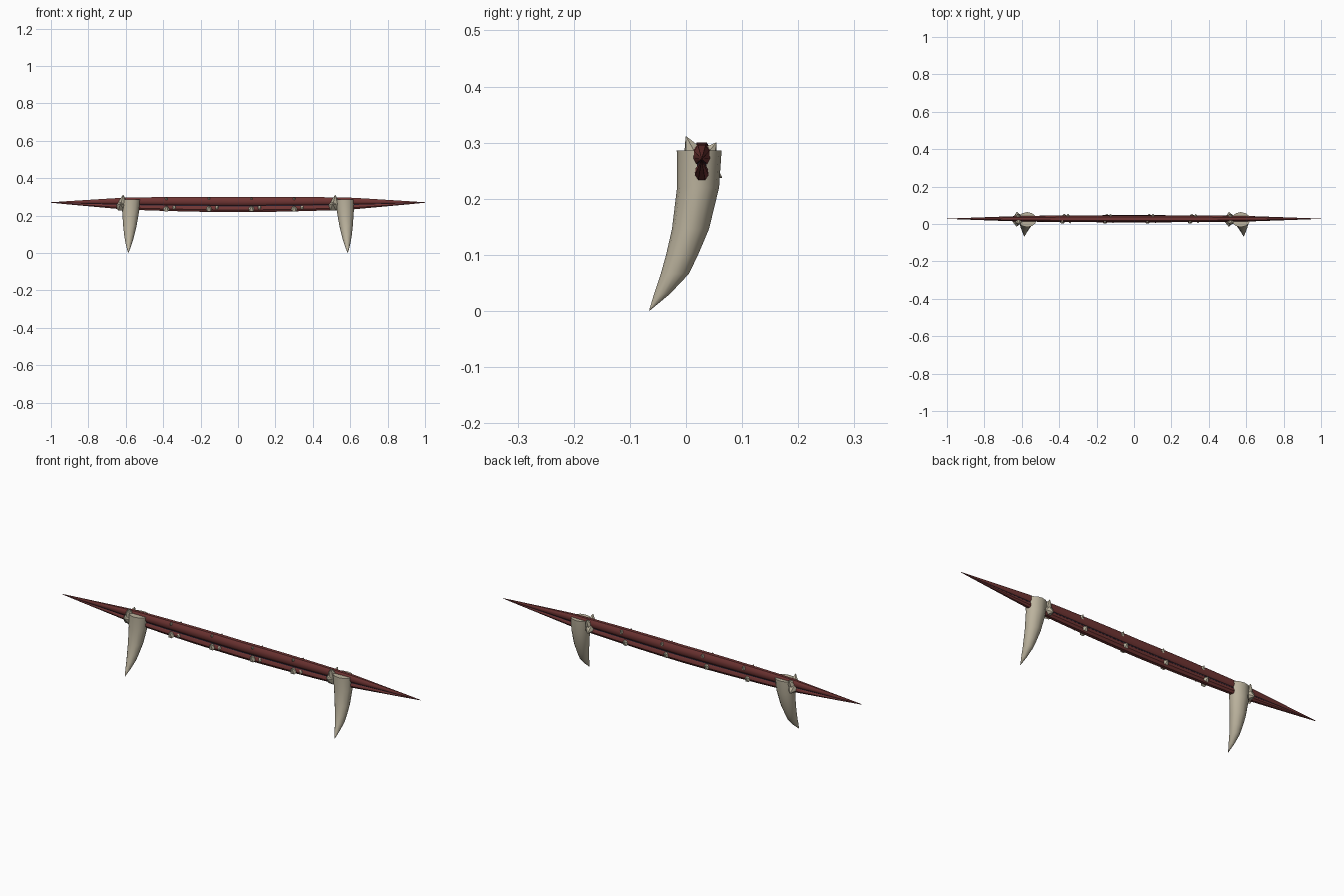
import bpy, bmesh, math
from mathutils import Vector

if "Cube" in bpy.data.objects:
    bpy.data.objects.remove(bpy.data.objects["Cube"])


def material(name, rgb):
    m = bpy.data.materials.new(name)
    m.diffuse_color = (*rgb, 1)
    m.use_nodes = True
    m.node_tree.nodes["Principled BSDF"].inputs["Base Color"].default_value = m.diffuse_color
    return m


RED = material("dark_red", (0.16, 0.035, 0.033))
DARK = material("dark_core", (0.03, 0.02, 0.04))
BONE = material("bone", (0.5, 0.45, 0.34))


def loft(name, rings, mat, smooth=40):
    """Skin a list of equal-length closed rings and cap both ends."""
    bm = bmesh.new()
    loops = [[bm.verts.new(p) for p in r] for r in rings]
    n = len(loops[0])
    for a, b in zip(loops, loops[1:]):
        for i in range(n):
            j = (i + 1) % n
            bm.faces.new((a[i], a[j], b[j], b[i]))
    bm.faces.new(loops[0])
    bm.faces.new(loops[-1])
    bmesh.ops.recalc_face_normals(bm, faces=bm.faces)
    me = bpy.data.meshes.new(name)
    bm.to_mesh(me)
    bm.free()
    me.materials.append(mat)
    ob = bpy.data.objects.new(name, me)
    bpy.context.collection.objects.link(ob)
    if smooth:
        bpy.ops.object.select_all(action='DESELECT')
        ob.select_set(True)
        bpy.context.view_layer.objects.active = ob
        bpy.ops.object.shade_smooth_by_angle(angle=math.radians(smooth))
    return ob


def spike(name, base, tip, r, sides=6):
    """Small bone cone from a base point to a tip."""
    base, tip = Vector(base), Vector(tip)
    q = (tip - base).to_track_quat('Z', 'Y')
    rings = []
    for t, s in ((0, 1), (0.5, 0.62), (1, 0.03)):
        c = base.lerp(tip, t)
        rings.append([c + q @ Vector((r * s * math.cos(a), r * s * math.sin(a), 0))
                      for a in (2 * math.pi * i / sides for i in range(sides))])
    return loft(name, rings, BONE)


# Tapered bar: (x, scale) stations
TAPER = [(0, 1), (0.12, 1), (0.25, 0.97), (0.4, 0.91), (0.52, 0.84),
         (0.62, 0.76), (0.8, 0.42), (0.92, 0.19), (1, 0.03)]
STATIONS = [(-x, s) for x, s in reversed(TAPER[1:])] + TAPER


def bar(name, profile, mat):
    rings = [[(x, 0.028 + y * s, 0.262 + 0.008 * abs(x) + z * s) for y, z in profile]
             for x, s in STATIONS]
    return loft(name, rings, mat, 35)


# Half profile of the two-lobed section, mirrored to the back
half = [(0.009, 0.037), (0.018, 0.024), (0.019, 0.006), (0.013, -0.006),
        (0.008, -0.010), (0.014, -0.017), (0.016, -0.032), (0.008, -0.044)]
bar("bar", half + [(-y, z) for y, z in reversed(half)], RED)

# Dark strip lying in the groove
bar("groove_core", [(0.0115, -0.008), (0.0115, -0.013),
                    (-0.0115, -0.013), (-0.0115, -0.008)], DARK)

# Curved fangs: (z, centre y, half depth, half width, inward-to-outward shift)
FANG = [(0.286, 0.0235, 0.040, 0.050, 0.0), (0.22, 0.0215, 0.0375, 0.045, 0.003),
        (0.146, 0.008, 0.033, 0.036, 0.007), (0.10, -0.007, 0.0285, 0.028, 0.010),
        (0.066, -0.020, 0.025, 0.021, 0.012), (0.03, -0.043, 0.014, 0.011, 0.014),
        (0.001, -0.065, 0.0008, 0.0008, 0.0155)]
for side, label in ((-1, "left"), (1, "right")):
    rings = []
    for z, y, d, w, shift in FANG:
        rings.append([(side * (0.571 + shift) + w * math.cos(a), y + d * math.sin(a), z)
                      for a in (2 * math.pi * i / 12 for i in range(12))])
    loft(label + "_fang", rings, BONE, 50)

    # Ring of thorns beside each fang
    x = -0.622 if side < 0 else 0.512
    spike(label + "_thorn_top", (x + 0.004, 0.022, 0.262), (x + 0.008, 0.0, 0.311), 0.026)
    spike(label + "_thorn_front", (x - 0.002, 0.022, 0.252), (x - 0.006, -0.014, 0.262), 0.031)
    spike(label + "_thorn_back", (x, 0.028, 0.256), (x - 0.004, 0.064, 0.238), 0.028)
    spike(label + "_thorn_back_top", (x + 0.004, 0.032, 0.268), (x + 0.008, 0.054, 0.300), 0.022)

# Small studs repeating along the bar
for i, x in enumerate((-0.383, -0.155, 0.072, 0.300), 1):
    spike(f"front_stud_{i}", (x, 0.018, 0.234), (x, 0.002, 0.252), 0.019)
    spike(f"front_small_stud_{i}", (x + 0.042, 0.018, 0.243), (x + 0.042, 0.004, 0.232), 0.011)
    spike(f"front_top_stud_{i}", (x, 0.016, 0.289), (x, 0.005, 0.297), 0.009)
    spike(f"back_top_stud_{i}", (x + 0.03, 0.040, 0.284), (x + 0.03, 0.053, 0.296), 0.012)
    spike(f"back_stud_{i}", (x + 0.01, 0.038, 0.236), (x + 0.01, 0.054, 0.246), 0.017)
